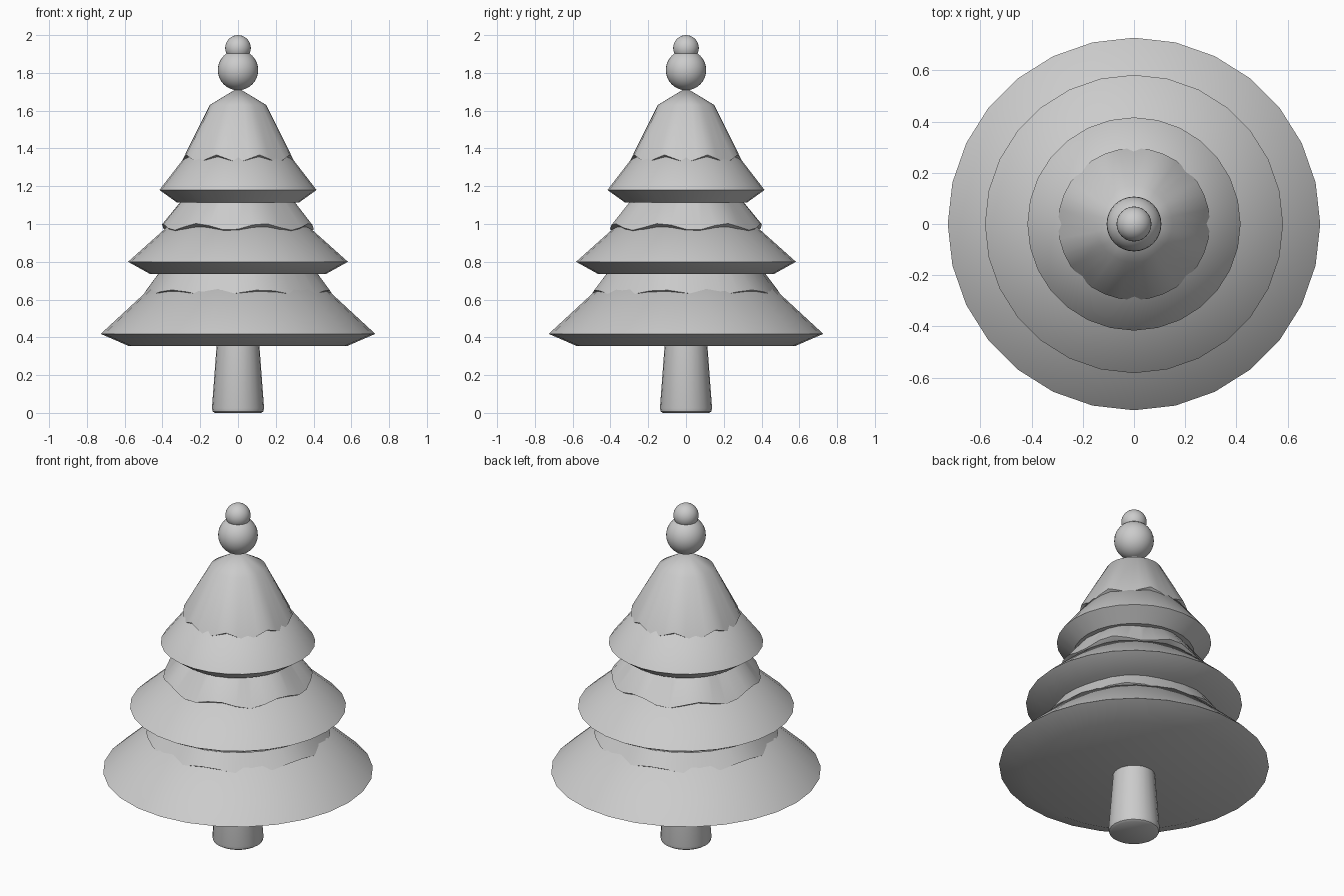
import bpy, bmesh, math

if "Cube" in bpy.data.objects:
    bpy.data.objects.remove(bpy.data.objects["Cube"])

grey = bpy.data.materials.new("plain grey")
grey.diffuse_color = (0.6, 0.6, 0.6, 1)
grey.use_nodes = True
grey.node_tree.nodes["Principled BSDF"].inputs["Base Color"].default_value = grey.diffuse_color


def finish(obj, angle=35):
    obj.data.materials.append(grey)
    bpy.ops.object.select_all(action='DESELECT')
    obj.select_set(True)
    bpy.context.view_layer.objects.active = obj
    bpy.ops.object.shade_smooth_by_angle(angle=math.radians(angle))


def lathe(name, profile, sides, wave=lambda a, i: 0.0):
    """Revolve (radius, z) points, bottom to top; radius 0 makes a tip."""
    bm = bmesh.new()
    rings = []
    for i, (r, z) in enumerate(profile):
        if r == 0:
            rings.append([bm.verts.new((0, 0, z))] * sides)
            continue
        ring = []
        for k in range(sides):
            a = 2 * math.pi * k / sides
            ring.append(bm.verts.new((r * math.cos(a), r * math.sin(a), z + wave(a, i))))
        rings.append(ring)
    for low, high in zip(rings, rings[1:]):
        for k in range(sides):
            n = (k + 1) % sides
            corners = [low[k], low[n], high[n], high[k]]
            bm.faces.new(list(dict.fromkeys(corners)))
    for ring in (rings[0], rings[-1]):
        if ring[0] is not ring[1]:
            bm.faces.new(ring)
    bmesh.ops.recalc_face_normals(bm, faces=bm.faces)
    mesh = bpy.data.meshes.new(name)
    bm.to_mesh(mesh)
    bm.free()
    obj = bpy.data.objects.new(name, mesh)
    bpy.context.collection.objects.link(obj)
    finish(obj)


# Tapered trunk with a small bevel at the foot
lathe("trunk", [(0.122, 0.0), (0.134, 0.008), (0.138, 0.025), (0.11, 0.40)], 24)

# Branch tiers: flat base, bevelled rim, cone
tiers = {
    "lower": [(0.58, 0.355), (0.727, 0.418), (0, 1.09)],
    "middle": [(0.465, 0.735), (0.582, 0.80), (0, 1.32)],
    "upper": [(0.325, 1.115), (0.416, 1.18), (0, 1.72)],
}
for name, profile in tiers.items():
    lathe(name + "_branches", profile, 28)

# Scalloped caps: rim radius, rim height, wave size, scallops, phase, shoulder, tip
caps = {
    "lower": (0.495, 0.635, 0.016, 6, -15, (0.28, 0.93), 0.98),
    "middle": (0.402, 0.985, 0.018, 7, -19.5, (0.22, 1.22), 1.29),
    "upper": (0.297, 1.345, 0.021, 8, -22.5, (0.15, 1.63), 1.72),
}
for name, (r, z, size, count, phase, shoulder, tip) in caps.items():
    def ripple(a, i):
        return size * math.cos(count * (a - math.radians(phase))) if i < 2 else 0.0
    lathe(name + "_cap", [(r - 0.06, z - 0.035), (r, z), shoulder, (0, tip)], 32, ripple)

# Two stacked balls on top
for name, r, z in (("large_ball", 0.107, 1.815), ("small_ball", 0.068, 1.932)):
    bpy.ops.mesh.primitive_uv_sphere_add(segments=32, ring_count=16, radius=r, location=(0, 0, z))
    ball = bpy.context.object
    ball.name = name
    finish(ball)
